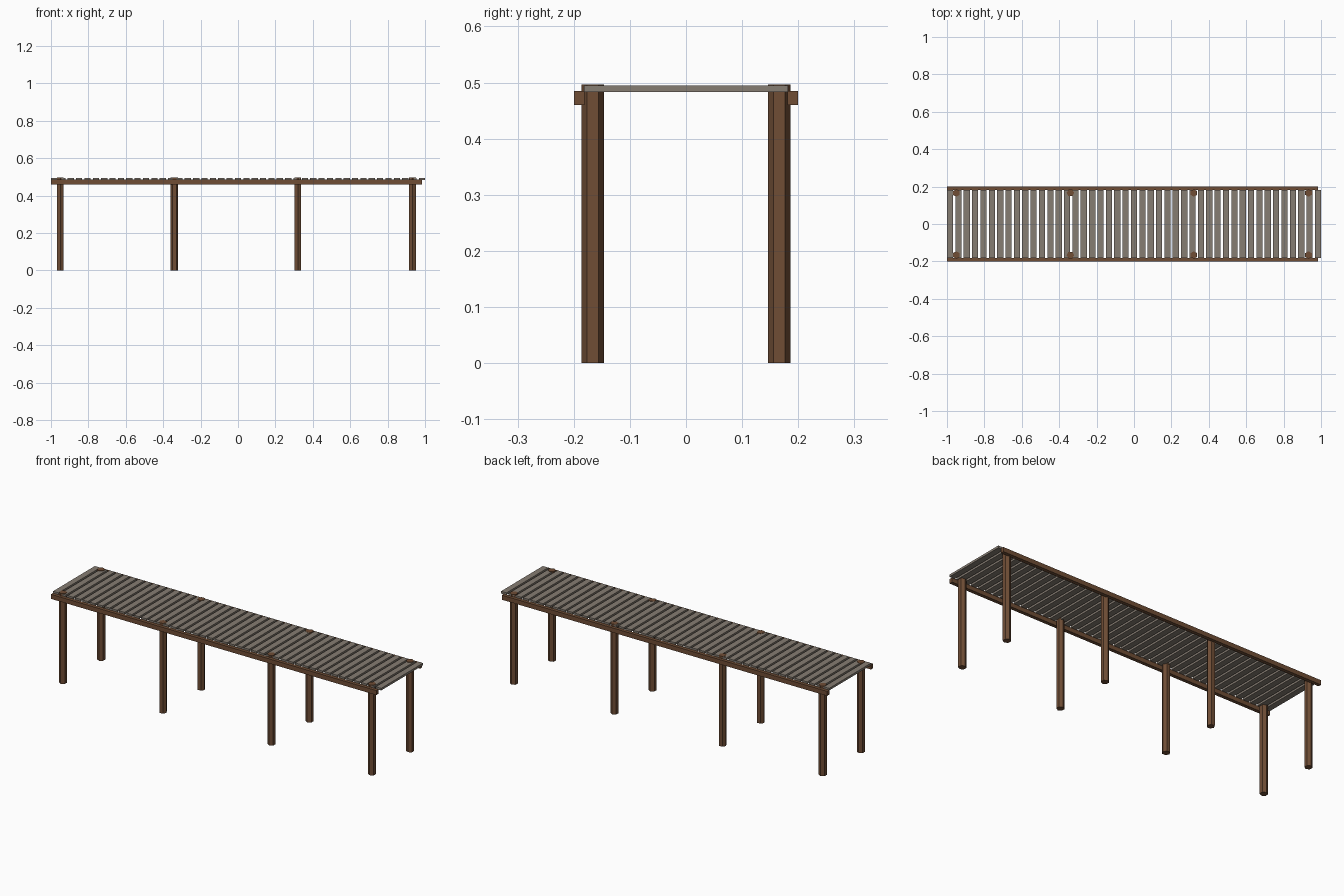
import bpy
import math

if "Cube" in bpy.data.objects:
    bpy.data.objects.remove(bpy.data.objects["Cube"], do_unlink=True)


def material(name, colour):
    mat = bpy.data.materials.new(name)
    mat.use_nodes = True
    mat.diffuse_color = (*colour, 1)
    bsdf = mat.node_tree.nodes["Principled BSDF"]
    bsdf.inputs["Base Color"].default_value = (*colour, 1)
    bsdf.inputs["Roughness"].default_value = 0.9
    return mat


brown = material("brown_timber", (0.16, 0.075, 0.036))
grey = material("weathered_grey_wood", (0.24, 0.205, 0.17))


def finish(obj, name, mat):
    obj.name = name
    obj.data.materials.append(mat)
    return obj


def box(name, low, high, mat):
    centre = [(a + b) / 2 for a, b in zip(low, high)]
    bpy.ops.mesh.primitive_cube_add(size=1, location=centre)
    obj = bpy.context.object
    obj.scale = [b - a for a, b in zip(low, high)]
    bpy.ops.object.transform_apply(location=False, rotation=False, scale=True)
    return finish(obj, name, mat)


# Deck: one plank repeated along the length
PLANKS, WIDTH = 45, 0.033
plank = box("deck_planks", (-1, -0.182, 0.483), (-1 + WIDTH, 0.182, 0.495), grey)
array = plank.modifiers.new("repeat", "ARRAY")
array.count = PLANKS
array.use_relative_offset = False
array.use_constant_offset = True
array.constant_offset_displace = ((2 - WIDTH) / (PLANKS - 1), 0, 0)

# Side beams and six-sided posts, mirrored front to back
POST_TOP = 0.497
for side, label in ((-1, "front"), (1, "back")):
    y0, y1 = sorted((side * 0.181, side * 0.2))
    box(label + "_beam", (-1, y0, 0.46), (0.983, y1, 0.485), brown)
    for i, x in enumerate((-0.95, -0.34, 0.32, 0.933)):
        turn = math.radians(30) if i == 1 else 0
        bpy.ops.mesh.primitive_cylinder_add(
            vertices=6, radius=0.0203, depth=POST_TOP,
            location=(x, side * 0.166, POST_TOP / 2), rotation=(0, 0, turn))
        finish(bpy.context.object, f"{label}_post_{i + 1}", brown)
